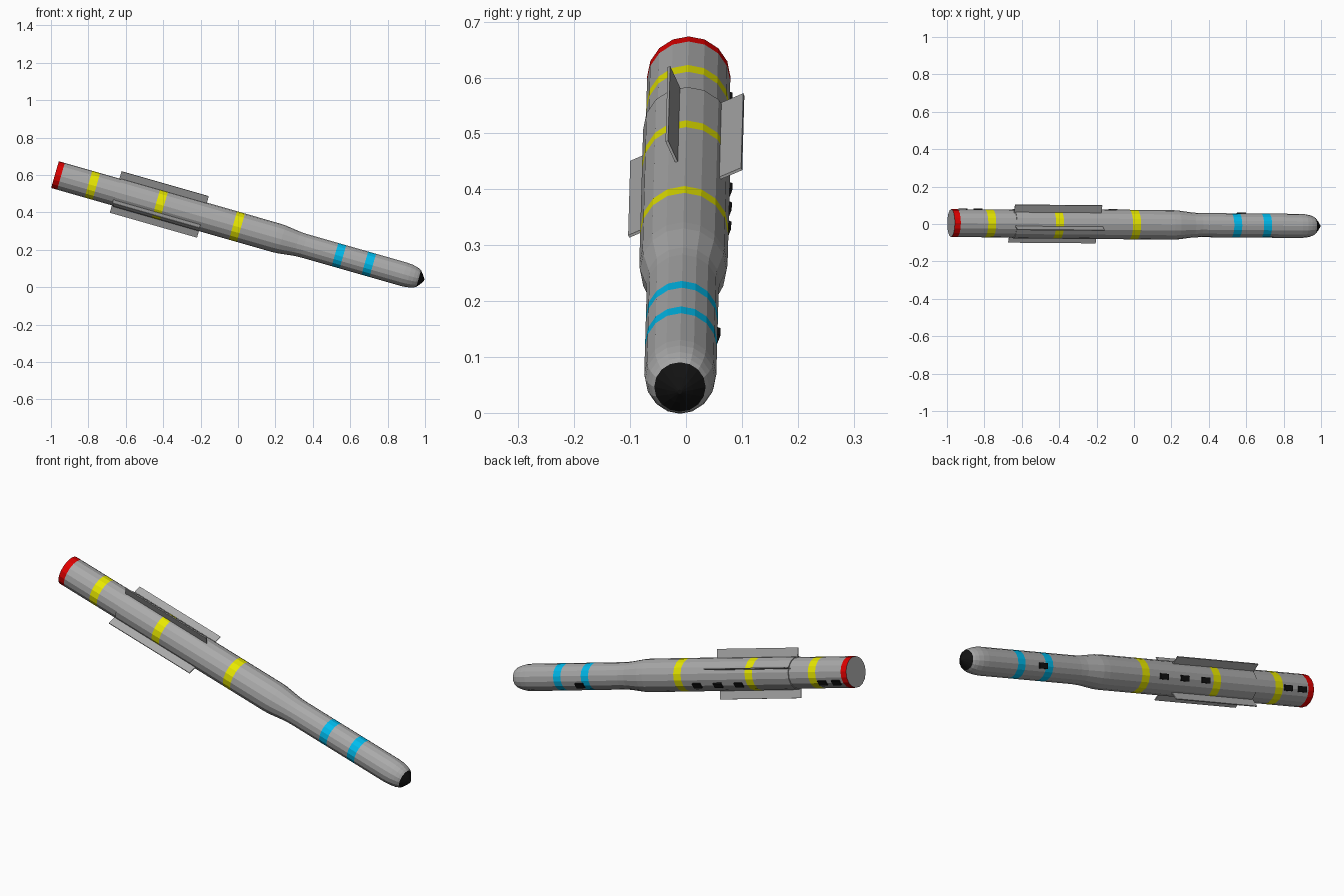
import bpy, bmesh
from math import radians, sin, cos, pi
from mathutils import Matrix

if "Cube" in bpy.data.objects:
    bpy.data.objects.remove(bpy.data.objects["Cube"])

# Pose: local +X runs from tail to nose, pitched nose-down with a slight yaw
POSE = (Matrix.Translation((-0.978, 0.005, 0.602))
        @ Matrix.Rotation(radians(15.95), 4, 'Y')
        @ Matrix.Rotation(radians(-0.45), 4, 'Z'))
SIDES = 16


def material(name, rgb):
    m = bpy.data.materials.new(name)
    m.diffuse_color = (*rgb, 1)
    m.use_nodes = True
    m.node_tree.nodes["Principled BSDF"].inputs["Base Color"].default_value = m.diffuse_color
    return m


GREY = material("grey_paint", (0.4, 0.4, 0.4))
RED = material("red_paint", (0.75, 0.0, 0.0))
YELLOW = material("yellow_paint", (0.8, 0.8, 0.0))
BLUE = material("blue_paint", (0.0, 0.5, 0.85))
BLACK = material("black_paint", (0.006, 0.006, 0.006))
PAINTS = [GREY, RED, YELLOW, BLUE, BLACK]


def finish(name, bm, paints):
    bmesh.ops.recalc_face_normals(bm, faces=bm.faces)
    mesh = bpy.data.meshes.new(name)
    bm.to_mesh(mesh)
    bm.free()
    for p in paints:
        mesh.materials.append(p)
    obj = bpy.data.objects.new(name, mesh)
    bpy.context.collection.objects.link(obj)
    obj.matrix_world = POSE
    return obj


def lathe(name, profile):
    """profile: (distance, radius, paint of the strip that follows)"""
    bm = bmesh.new()
    rings = []
    for s, r, _ in profile:
        rings.append([bm.verts.new((s, r * cos(2 * pi * i / SIDES), r * sin(2 * pi * i / SIDES)))
                      for i in range(SIDES)])
    for a, b, (_, _, paint) in zip(rings, rings[1:], profile):
        for i in range(SIDES):
            j = (i + 1) % SIDES
            f = bm.faces.new((a[i], a[j], b[j], b[i]))
            f.material_index = PAINTS.index(paint)
    bm.faces.new(rings[0])
    end = bm.faces.new(rings[-1])
    end.material_index = PAINTS.index(profile[-1][2])
    return finish(name, bm, PAINTS)


def box(name, lo, hi, roll, paint):
    """box in the rolled frame: X along the body, Y outward, Z sideways"""
    bm = bmesh.new()
    size = [h - l for l, h in zip(lo, hi)]
    mid = [(h + l) / 2 for l, h in zip(lo, hi)]
    m = Matrix.Rotation(radians(roll), 4, 'X') @ Matrix.Translation(mid) @ Matrix.Diagonal((*size, 1))
    bmesh.ops.create_cube(bm, size=1, matrix=m)
    return finish(name, bm, [paint])


# Tail section with red end band and first yellow band
R_TAIL, R_BODY, R_FORE = 0.0745, 0.079, 0.0645
lathe("tail_section", [
    (0, R_TAIL, RED), (0.033, R_TAIL, GREY),
    (0.186, R_TAIL, YELLOW), (0.230, R_TAIL, GREY), (0.345, R_TAIL, GREY)])

# Main body, shoulder taper, forward tube and rounded nose
lathe("main_body", [
    (0.345, R_BODY, GREY),
    (0.562, R_BODY, YELLOW), (0.606, R_BODY, GREY),
    (0.990, R_BODY, YELLOW), (1.034, R_BODY, GREY),
    (1.225, R_BODY, GREY), (1.260, 0.0775, GREY), (1.345, 0.0665, GREY), (1.385, R_FORE, GREY),
    (1.557, R_FORE, BLUE), (1.601, R_FORE, GREY),
    (1.723, R_FORE, BLUE), (1.767, R_FORE, GREY),
    (1.940, R_FORE, GREY), (1.970, 0.0625, GREY), (1.995, 0.0575, GREY),
    (2.012, 0.0515, GREY), (2.022, 0.046, GREY)])

# Black seeker tip
lathe("nose_tip", [(2.022, 0.046, BLACK), (2.040, 0.024, BLACK), (2.053, 0.004, BLACK)])

# Four fins, set off the centre line in alternating directions
for k in range(4):
    off = 0.0165 if k % 2 == 0 else -0.0165
    box(f"fin_{k + 1}", (0.337, 0.068, off - 0.0025), (0.822, 0.118, off + 0.0025), 24 + 90 * k, GREY)

# Row of black mounting lugs between two fins
for k, (s, r) in enumerate([(0.072, R_TAIL), (0.155, R_TAIL), (0.655, R_BODY),
                            (0.780, R_BODY), (0.905, R_BODY), (1.618, R_FORE)]):
    box(f"mounting_lug_{k + 1}", (s - 0.024, r - 0.012, -0.013), (s + 0.024, r + 0.005, 0.013), -21, BLACK)
